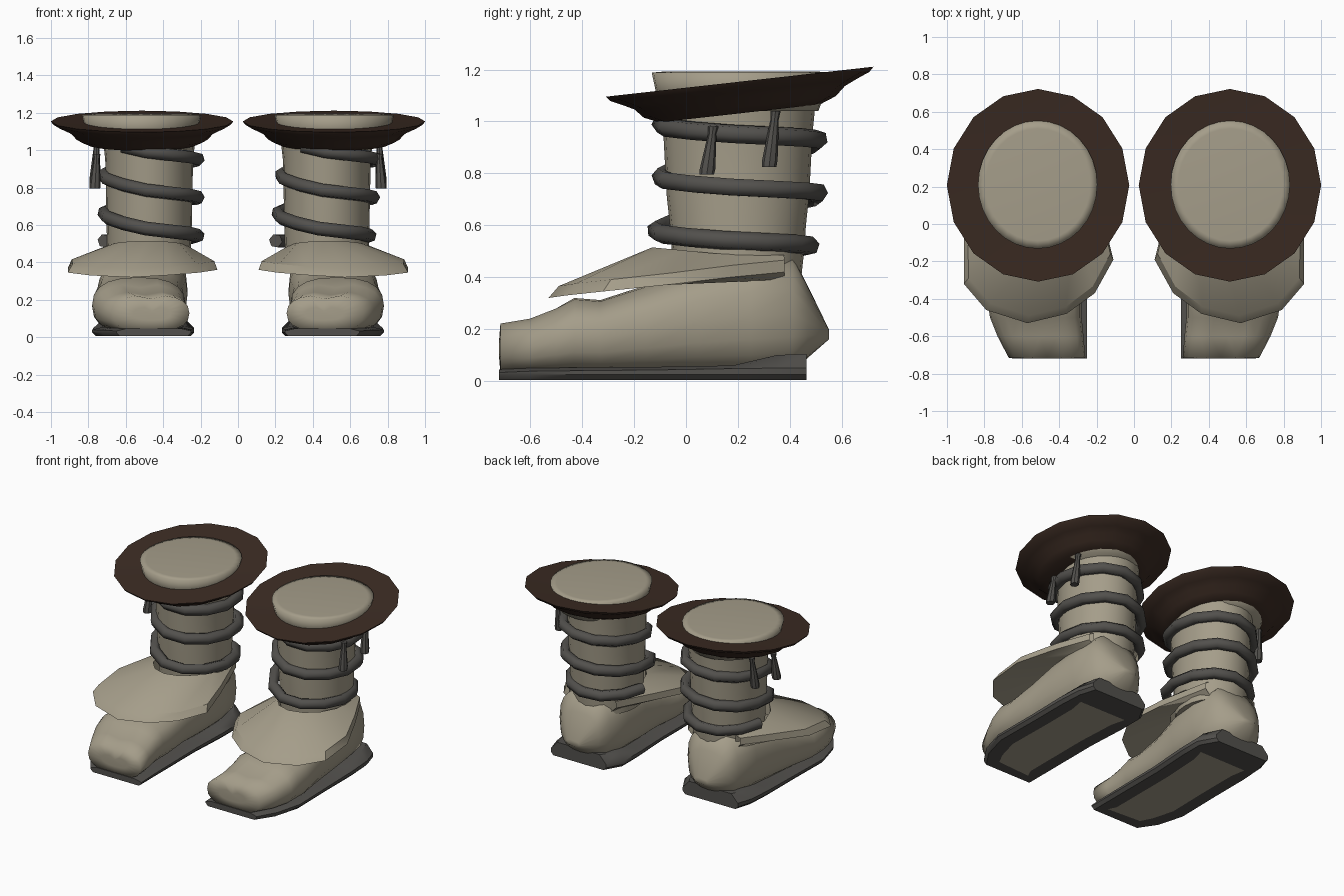
import bpy, bmesh, math
from math import sin, cos, pi, tau

if "Cube" in bpy.data.objects:
    bpy.data.objects.remove(bpy.data.objects["Cube"])


def material(name, rgb):
    m = bpy.data.materials.new(name)
    m.diffuse_color = (*rgb, 1)
    m.use_nodes = True
    m.node_tree.nodes["Principled BSDF"].inputs["Base Color"].default_value = m.diffuse_color
    return m


CLOTH = material("beige cloth", (0.375, 0.338, 0.253))
FUR = material("dark brown trim", (0.045, 0.025, 0.017))
CORD = material("charcoal cord", (0.085, 0.081, 0.074))


def finish(ob, mats, angle=40):
    for m in mats:
        ob.data.materials.append(m)
    bpy.ops.object.select_all(action='DESELECT')
    bpy.context.view_layer.objects.active = ob
    ob.select_set(True)
    bpy.ops.object.shade_smooth_by_angle(angle=math.radians(angle))
    ob.modifiers.new("other_boot", 'MIRROR').use_mirror_merge = False
    return ob


def loft(name, rings, mats, closed=True, caps=True, angle=40, rule=None, loop=False):
    """Skin a list of equal-length point rings."""
    bm = bmesh.new()
    vs = [[bm.verts.new(p) for p in r] for r in rings]
    n = len(rings[0])
    pairs = list(zip(vs, vs[1:])) + ([(vs[-1], vs[0])] if loop else [])
    for a, b in pairs:
        for i in range(n if closed else n - 1):
            j = (i + 1) % n
            bm.faces.new((a[i], a[j], b[j], b[i]))
    if caps:
        bm.faces.new(vs[0])
        bm.faces.new(vs[-1])
    bmesh.ops.recalc_face_normals(bm, faces=bm.faces)
    if rule:
        rule(bm)
    me = bpy.data.meshes.new(name)
    bm.to_mesh(me)
    bm.free()
    ob = bpy.data.objects.new(name, me)
    bpy.context.collection.objects.link(ob)
    return finish(ob, mats, angle)


def ellipse(cx, cy, rx, ry, z, n, slope=0.0):
    return [(cx + rx * cos(tau * i / n), cy + ry * sin(tau * i / n),
             z + slope * (cy + ry * sin(tau * i / n))) for i in range(n)]


# Foot: rounded sections along y (y, inner x, outer x, bottom z, top z)
SECTIONS = [(-.72, .36, .56, .09, .16), (-.715, .26, .67, .03, .225), (-.60, .27, .73, .02, .245),
            (-.50, .28, .77, .02, .285), (-.43, .28, .78, .02, .32), (-.33, .28, .78, .02, .312),
            (-.15, .29, .76, .02, .37), (.05, .27, .75, .02, .44), (.25, .27, .73, .02, .485),
            (.41, .30, .70, .03, .485), (.47, .35, .65, .09, .365), (.55, .45, .55, .16, .20)]


def foot_ring(y, xl, xr, zb, zt):
    ring = []
    for i in range(20):
        a = tau * i / 20 - pi / 2
        c, s = cos(a), sin(a)
        px = (xl + xr) / 2 + (xr - xl) / 2 * math.copysign(abs(c) ** .8, c)
        pz = (zb + zt) / 2 + (zt - zb) / 2 * math.copysign(abs(s) ** .8, s)
        if i == 10 and y < -.45:          # split between the toes
            pz -= .02
        ring.append((px, y, pz))
    return ring


loft("foot", [foot_ring(*s) for s in SECTIONS], [CLOTH], angle=95)

# Sole: thin slab rising towards the heel, with a pale centre underneath
SOLE = [(-.72, .25, .65, .045), (-.60, .25, .73, .05), (-.42, .25, .78, .052), (-.1, .25, .775, .055),
        (.18, .235, .775, .06), (.35, .235, .765, .10), (.465, .30, .73, .105)]


def pale_patch(bm):
    under = [f for f in bm.faces if f.normal.z < -.9 and f.calc_center_median().y < .3]
    bmesh.ops.inset_region(bm, faces=under, thickness=.09)
    for f in under:
        f.material_index = 1


loft("sole", [[(a, y, .025), (a + .02, y, .005), (b - .02, y, .005), (b, y, .025),
               (b, y, min(h - .012, .05)), (b - .05, y, h), (a + .05, y, h),
               (a, y, min(h - .012, .05))] for y, a, b, h in SOLE],
     [CORD, CLOTH], rule=pale_patch)

# Leg wrap
loft("leg", [ellipse(.475, .20, rx, ry, z, 24) for rx, ry, z in
             [(.22, .24, .36), (.225, .255, .50), (.228, .262, .60), (.23, .275, .72),
              (.235, .287, .95), (.25, .30, 1.08)]], [CLOTH])

# Closed cloth top inside the brim
loft("top_pad", [ellipse(.515, .21, rx, ry, z, 32) for rx, ry, z in
                 [(.27, .30, 1.04), (.30, .325, 1.11), (.319, .342, 1.188), (.28, .30, 1.192)]],
     [CLOTH], angle=110)

# Tilted flared brim
BRIM = [(.15, -.01), (.515, 0), (.50, -.018), (.45, -.04), (.405, -.062), (.37, -.097),
        (.31, -.122), (.15, -.122)]
loft("brim", [ellipse(.513, .207, r * .947, r, 1.13 + h, 16, .112) for r, h in BRIM], [FUR])

# Instep flap: open skirt from the ankle to a bevelled lip
EDGE = [(.28, .38, .42), (.17, .05, .39), (.11, -.19, .36), (.21, -.37, .345), (.36, -.48, .332),
        (.57, -.53, .32), (.79, -.46, .33), (.91, -.32, .345), (.91, -.08, .37), (.80, .17, .40),
        (.69, .38, .42)]
ankle, lip, under = [], [], []
for i, (x, y, z) in enumerate(EDGE):
    a = pi * .78 + 1.44 * pi * i / (len(EDGE) - 1)
    ax, ay = .485 + .215 * cos(a), .18 + .31 * sin(a)
    az = .485 + .03 * max(0, -sin(a))
    ankle.append((ax, ay, az))
    under.append((ax, ay, az - .10))
    lip.append((x + (ax - x) * .1, y + (ay - y) * .1, z + .046))
loft("instep_flap", [ankle, lip, EDGE, under], [CLOTH], closed=False, caps=False, angle=30, loop=True)

# Coiled cord: both boots wind the same way, steep at the front left and nearly level at the right
DROP = [0, .085, .12, .14, .205]         # height lost at left, front, right, back, left
for side, cx, lean in (("right", .455, .09), ("left", -.465, 0)):
    cu = bpy.data.curves.new(side + "_cord", 'CURVE')
    cu.dimensions = '3D'
    cu.bevel_depth = .037
    cu.bevel_resolution = 1
    cu.use_fill_caps = True
    sp = cu.splines.new('POLY')
    steps = 35
    sp.points.add(steps - 1)
    for i in range(steps):
        t = .15 + i / 12
        a = pi + tau * t
        q = t % 1 * 4
        k = int(q)
        z = 1.07 - .205 * int(t) - (DROP[k] + (DROP[k + 1] - DROP[k]) * (q - k))
        z = max(z, .515)                 # the last coil lies level behind the ankle
        low = max(0, .66 - z) / .15
        sp.points[i].co = (cx + lean * (z - .55) + .252 * cos(a),
                           .207 - .035 * min(low, 1) + .305 * sin(a), z, 1)
    ob = bpy.data.objects.new(side + "_cord", cu)
    bpy.context.collection.objects.link(ob)
    cu.materials.append(CORD)

# Hanging cord ends on the outer side
for name, y, z0, z1 in (("front_tassel", .08, .795, .98), ("rear_tassel", .32, .825, 1.04)):
    loft(name, [ellipse(.765 - .01 * k, y + .025 * k, r, r, z0 + (z1 - z0) * k, 8) for k, r in
                [(0, .028), (.12, .03), (.55, .022), (.85, .016), (1, .02)]], [CORD])
